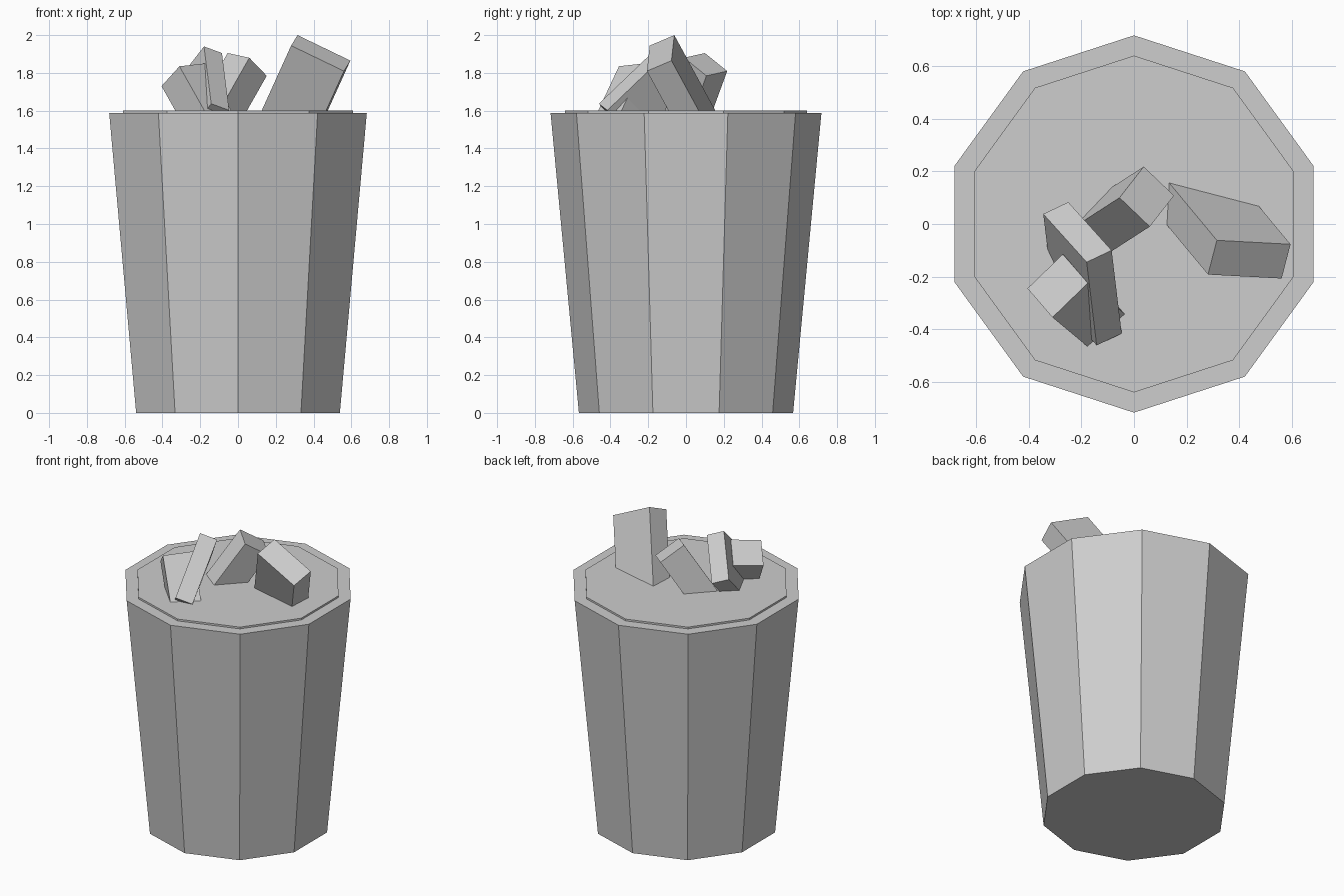
import bpy
import bmesh
import math
from mathutils import Vector

cube = bpy.data.objects.get("Cube")
if cube:
    bpy.data.objects.remove(cube, do_unlink=True)

grey = bpy.data.materials.new("plain grey")
grey.use_nodes = True
COLOUR = (0.61, 0.61, 0.61, 1)
grey.diffuse_color = COLOUR
grey.node_tree.nodes["Principled BSDF"].inputs["Base Color"].default_value = COLOUR

SIDES = 10


def finish(name, bm):
    """Turn a bmesh into a flat-shaded grey object."""
    bmesh.ops.recalc_face_normals(bm, faces=bm.faces[:])
    mesh = bpy.data.meshes.new(name)
    bm.to_mesh(mesh)
    bm.free()
    mesh.materials.append(grey)
    obj = bpy.data.objects.new(name, mesh)
    bpy.context.collection.objects.link(obj)
    return obj


def tapered_prism(name, r_bottom, r_top, z_bottom, z_top):
    """Ten-sided closed prism with a corner pointing to the front."""
    bm = bmesh.new()
    rings = []
    for r, z in ((r_bottom, z_bottom), (r_top, z_top)):
        ring = []
        for i in range(SIDES):
            a = math.tau * i / SIDES + math.pi / 2
            ring.append(bm.verts.new((r * math.cos(a), r * math.sin(a), z)))
        rings.append(ring)
    low, high = rings
    for i in range(SIDES):
        j = (i + 1) % SIDES
        bm.faces.new((low[i], low[j], high[j], high[i]))
    bm.faces.new(low)
    bm.faces.new(high)
    return finish(name, bm)


def tilted_block(name, corner, edge_a, edge_b, depth):
    """Box from one corner, two edges and a depth running downwards."""
    corner, a, b = Vector(corner), Vector(edge_a), Vector(edge_b)
    c = a.cross(b).normalized()
    if c.z > 0:
        c.negate()
    # square up the second edge
    b = c.cross(a).normalized() * b.length * (1 if c.cross(a).dot(b) > 0 else -1)
    c *= depth
    bm = bmesh.new()
    bmesh.ops.create_cube(bm, size=1)
    for v in bm.verts:
        s = v.co + Vector((0.5, 0.5, 0.5))
        v.co = corner + a * s.x + b * s.y + c * s.z
    return finish(name, bm)


# Bucket and the slightly raised surface of its contents
tapered_prism("bucket", 0.567, 0.717, 0, 1.588)
tapered_prism("contents_surface", 0.64, 0.64, 1.57, 1.6)

# Blocks poking out of the contents
tilted_block("large_left_block", (0.315, -0.062, 2.0),
             (0.28, -0.015, -0.135), (-0.035, -0.13, -0.055), 0.62)
tilted_block("back_block", (-0.055, 0.1, 1.905),
             (0.115, -0.11, -0.025), (0.09, 0.12, -0.095), 0.48)
tilted_block("right_front_block", (-0.31, -0.355, 1.835),
             (-0.095, 0.11, -0.105), (0.13, 0.135, 0.01), 0.42)
tilted_block("leaning_block", (-0.18, -0.145, 1.94),
             (0.095, 0.045, -0.035), (0.03, -0.32, -0.3), 0.325)
